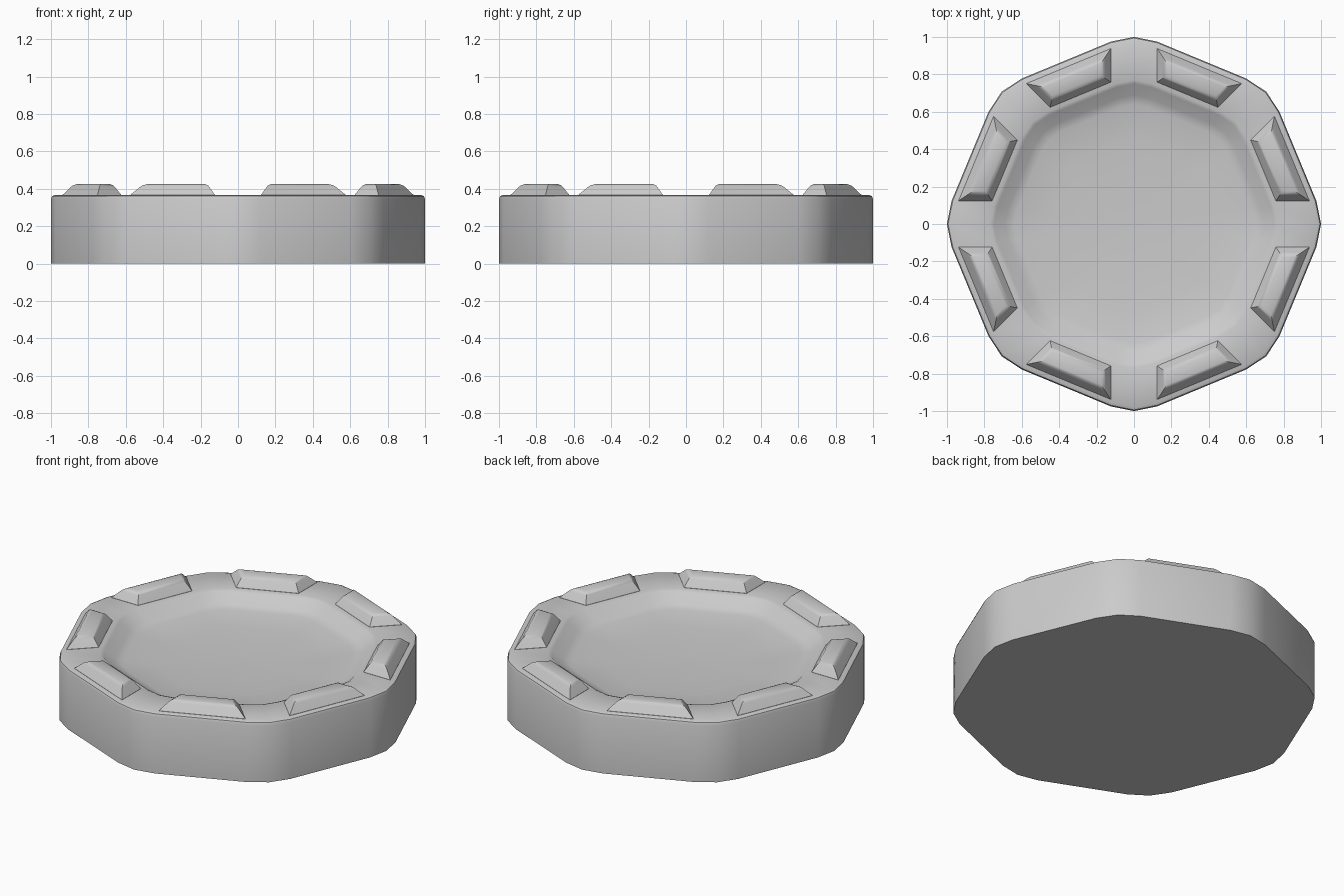
import bpy, bmesh, math

if "Cube" in bpy.data.objects:
    bpy.data.objects.remove(bpy.data.objects["Cube"])

SIDES = 8


def loft(name, rings, smooth):
    """Skin a stack of equal-length rings and cap both ends."""
    bm = bmesh.new()
    loops = [[bm.verts.new(p) for p in ring] for ring in rings]
    n = len(loops[0])
    for a, b in zip(loops, loops[1:]):
        for i in range(n):
            j = (i + 1) % n
            bm.faces.new((a[i], a[j], b[j], b[i]))
    bm.faces.new(loops[0][::-1])
    bm.faces.new(loops[-1])
    bmesh.ops.recalc_face_normals(bm, faces=bm.faces)
    mesh = bpy.data.meshes.new(name)
    bm.to_mesh(mesh)
    bm.free()
    ob = bpy.data.objects.new(name, mesh)
    bpy.context.collection.objects.link(ob)
    bpy.ops.object.select_all(action='DESELECT')
    ob.select_set(True)
    bpy.context.view_layer.objects.active = ob
    bpy.ops.object.shade_smooth_by_angle(angle=math.radians(smooth))
    return ob


def octagon(r, z):
    """Octagon with three points rounding each corner."""
    ring = []
    for k in range(SIDES):
        for off, f in ((-7.2, 0.983), (0, 1.0), (7.2, 0.983)):
            a = math.radians(k * 45 + off)
            ring.append((r * f * math.cos(a), r * f * math.sin(a), z))
    return ring


# Body: outer wall, rounded rim and gently hollowed dish
profile = [(1.0, 0), (1.0, 0.345), (0.994, 0.36), (0.98, 0.366),
           (0.77, 0.366), (0.75, 0.358), (0.69, 0.31), (0.64, 0.297),
           (0.45, 0.283), (0.25, 0.275), (0.05, 0.272)]
loft("dish_body", [octagon(r, z) for r, z in profile], 40)


def pad_ring(angle, inset, z):
    """Trapezoid outline with ends along the octagon's corner lines."""
    r_in, r_out = 0.748 + inset, 0.914 - inset
    slope = math.tan(math.radians(22.5))

    def half(r):
        return 0.176 + (r - 0.748) * slope - inset / math.cos(math.radians(22.5))

    c, s = math.cos(angle), math.sin(angle)
    pts = [(r_in, -half(r_in)), (r_out, -half(r_out)),
           (r_out, half(r_out)), (r_in, half(r_in))]
    return [(r * c - t * s, r * s + t * c, z) for r, t in pts]


# Raised pads, one on each side of the rim
pad_profile = [(0, 0.355), (0, 0.367), (0.03, 0.41), (0.037, 0.418), (0.052, 0.425)]
for k in range(SIDES):
    ang = math.radians(22.5 + 45 * k)
    loft(f"rim_pad_{k + 1}", [pad_ring(ang, d, z) for d, z in pad_profile], 34)
